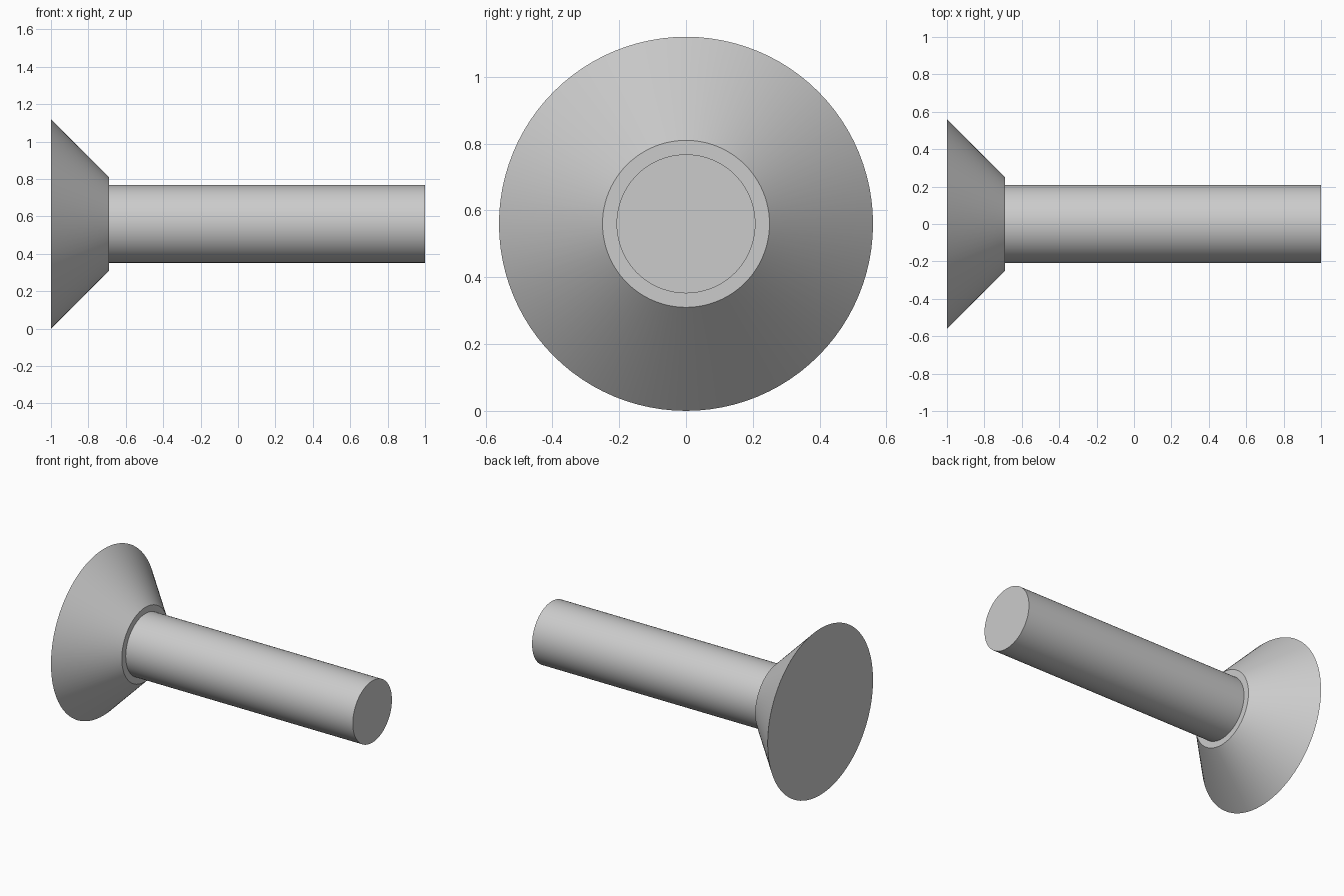
import bpy
import math

cube = bpy.data.objects.get("Cube")
if cube:
    bpy.data.objects.remove(cube, do_unlink=True)

RADIUS = 0.56      # widest radius of the head, also the axis height
STEP_X = -0.69     # where the head ends and the shank begins

steel = bpy.data.materials.new("grey_steel")
steel.use_nodes = True
colour = (0.6, 0.6, 0.6, 1)
steel.diffuse_color = colour
steel.node_tree.nodes["Principled BSDF"].inputs["Base Color"].default_value = colour


def tapered_rod(name, x_start, x_end, r_start, r_end):
    """Capped round part lying along the x axis."""
    bpy.ops.mesh.primitive_cone_add(
        vertices=96, radius1=r_start, radius2=r_end, depth=x_end - x_start,
        location=((x_start + x_end) / 2, 0, RADIUS),
        rotation=(0, math.pi / 2, 0))
    part = bpy.context.object
    part.name = name
    part.data.materials.append(steel)
    bpy.ops.object.shade_smooth_by_angle(angle=math.radians(30))
    return part


# Countersunk head with a flat outer face
tapered_rod("countersunk_head", -1, STEP_X, RADIUS, 0.25)

# Plain cylindrical shank
tapered_rod("shank", STEP_X, 1, 0.208, 0.208)
